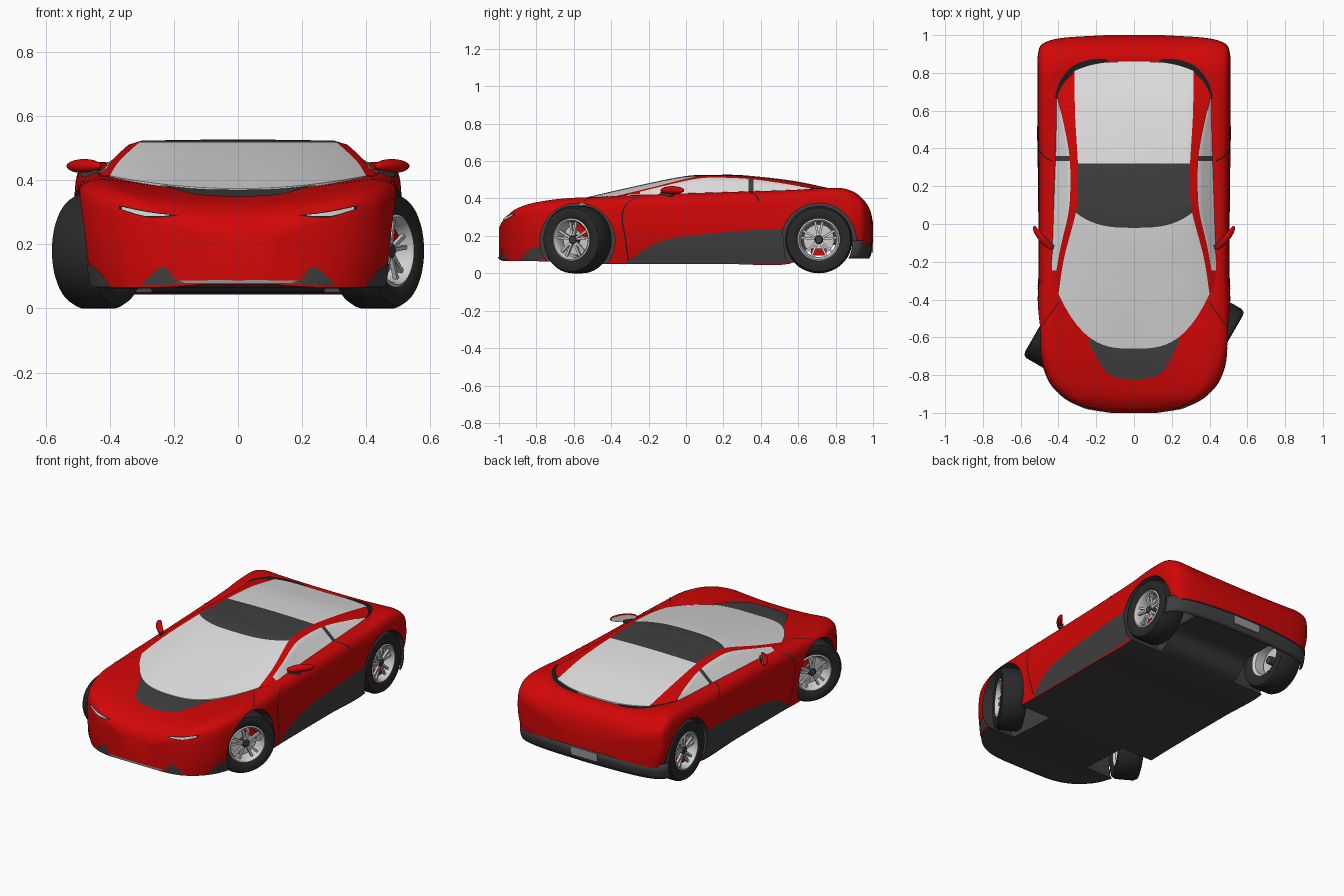
import bpy, bmesh, math
from mathutils import Vector, Matrix
from mathutils.bvhtree import BVHTree

if "Cube" in bpy.data.objects:
    bpy.data.objects.remove(bpy.data.objects["Cube"])


def material(name, r, g, b):
    m = bpy.data.materials.new(name)
    m.use_nodes = True
    m.diffuse_color = (r, g, b, 1)
    m.node_tree.nodes["Principled BSDF"].inputs["Base Color"].default_value = (r, g, b, 1)
    return m


RED = material("red paint", .64, .002, .002)
DARK = material("dark trim", .05, .05, .05)
TYRE = material("tyre rubber", .022, .022, .022)
GLASS = material("pale glass", .75, .75, .75)
METAL = material("light metal", .62, .62, .62)
GREY = material("mid grey", .3, .3, .3)
BLACK = material("seam black", .012, .012, .012)


def spline(keys, n):
    """Smooth curve through the keys, n steps for each span."""
    k = [Vector(p) for p in keys]
    k = [2 * k[0] - k[1]] + k + [2 * k[-1] - k[-2]]
    out = []
    for a, b, c, d in zip(k, k[1:], k[2:], k[3:]):
        for i in range(n):
            t = i / n
            out.append(b + (c - a) * (t / 2) + (2 * a - 5 * b + 4 * c - d) * (t * t / 2)
                       + (3 * b - a - 3 * c + d) * (t ** 3 / 2))
    return out + [k[-2]]


def finish(name, bm, mats, mirror=False, angle=35):
    bmesh.ops.recalc_face_normals(bm, faces=bm.faces[:])
    me = bpy.data.meshes.new(name)
    bm.to_mesh(me)
    bm.free()
    ob = bpy.data.objects.new(name, me)
    bpy.context.collection.objects.link(ob)
    for m in mats:
        me.materials.append(m)
    if mirror:
        ob.modifiers.new("mirror", "MIRROR").merge_threshold = .0005
        apply(ob, "mirror")
    smooth(ob, angle)
    return ob


def activate(ob):
    bpy.ops.object.select_all(action="DESELECT")
    ob.select_set(True)
    bpy.context.view_layer.objects.active = ob


def apply(ob, modifier):
    activate(ob)
    bpy.ops.object.modifier_apply(modifier=modifier)


def smooth(ob, angle=35):
    activate(ob)
    bpy.ops.object.shade_smooth_by_angle(angle=math.radians(angle))


def skin(rows, rule=lambda i, j: 0, caps=False):
    """Quad grid through rows of points; points that are None leave holes."""
    bm = bmesh.new()
    vs = [[p and bm.verts.new(p) for p in row] for row in rows]
    for i in range(len(vs) - 1):
        for j in range(len(vs[0]) - 1):
            q = (vs[i][j], vs[i + 1][j], vs[i + 1][j + 1], vs[i][j + 1])
            if all(q):
                bm.faces.new(q).material_index = rule(i, j)
    if caps:
        bm.faces.new(vs[0])
        bm.faces.new(vs[-1])
    return bm


# Body shell: y, half width, bottom, centre height, fender height
stations = [
    (-1, .12, .075, .24, .232), (-.985, .215, .068, .272, .268), (-.96, .3, .065, .297, .302),
    (-.91, .385, .065, .324, .342), (-.82, .458, .065, .345, .374), (-.66, .503, .06, .366, .398),
    (-.45, .51, .05, .375, .408), (-.2, .505, .05, .38, .42), (.2, .505, .05, .385, .432),
    (.55, .51, .05, .395, .443), (.68, .51, .14, .405, .451), (.82, .51, .15, .418, .455),
    (.9, .508, .15, .42, .432), (.955, .482, .155, .385, .385), (.985, .38, .16, .335, .33),
    (1, .15, .17, .27, .26)]


def section(s):
    y, w, b, c, f = s
    h, d = f - b, f - c
    half = [(0, c), (.25 * w, c + .08 * d), (.5 * w, c + .4 * d), (.72 * w, c + .85 * d), (.87 * w, f),
            (.975 * w, f - .09 * h), (w, b + .62 * h), (.99 * w, b + .3 * h), (.95 * w, b)]
    pts = [Vector((max(x, 0), y, z)) for x, z in spline(half, 5)]
    return pts + [Vector((0, y, b))]


rows = [section(s) for s in spline(stations, 6)]
last = len(rows[0]) - 2
body = finish("body_shell", skin(rows, lambda i, j: int(j == last), True), [RED, DARK], True)
surface = BVHTree.FromPolygons([v.co.copy() for v in body.data.vertices],
                               [p.vertices[:] for p in body.data.polygons])

# Wheel arches cut through the shell
FRONT, REAR, TRACK = -.58, .71, .435
bm = bmesh.new()
for side in (-1, 1):
    for y in (FRONT, REAR):
        m = Matrix.Translation((side * .47, y, .175)) @ Matrix.Rotation(math.pi / 2, 4, "Y")
        bmesh.ops.create_cone(bm, cap_ends=True, segments=56, radius1=.2, radius2=.2, depth=.4, matrix=m)
for f in bm.faces:
    f.material_index = 1
cutter = finish("arch_cutter", bm, [RED, DARK])
cutter.hide_render = True
cut = body.modifiers.new("arches", "BOOLEAN")
cut.object, cut.operation, cut.solver = cutter, "DIFFERENCE", "EXACT"
apply(body, "arches")
bpy.data.objects.remove(cutter)
smooth(body)

# Cabin: rails from the windscreen base over the roof to the tail
centre = [(0, -.66, .374), (0, -.35, .448), (0, -.02, .517), (0, .15, .526),
          (0, .32, .523), (0, .6, .49), (0, .86, .43)]
glass_edge = [(.4, -.37, .414), (.37, -.18, .46), (.308, .06, .518), (.297, .18, .522),
              (.297, .32, .518), (.312, .58, .489), (.315, .81, .446)]
pillar = [(.425, -.33, .416), (.39, -.13, .465), (.347, .06, .506), (.337, .2, .511),
          (.342, .36, .502), (.37, .52, .48), (.41, .69, .452)]
belt = [(.435, y, .42) for y in (-.32, -.14, .06, .2, .36, .52, .7)]
STEPS, TOP, POST = 12, 12, 4
rows = []
for c, g, p, b in zip(*(spline(r, STEPS) for r in (centre, glass_edge, pillar, belt))):
    row = []
    for k in range(TOP):
        v = k / TOP
        row.append(Vector((g.x * v, c.y + (g.y - c.y) * v ** 3, c.z + (g.z - c.z) * v * v)))
    row += [g.lerp(p, k / POST) for k in range(POST)]
    row += [p.lerp(b, k / 4) for k in range(5)]
    rows.append(row)
drop = Vector((0, 0, .03))
rows = [[p - drop for p in rows[0]]] + rows + [[p - drop for p in rows[-1]]]


def cabin_colour(i, j):
    u = (i - .5) / STEPS
    if j < TOP:
        return 2 if 2 < u < 4 else 1
    if j < TOP + POST or u < .45 or u > 5.8:
        return 0
    return 2 if abs(u - 3.9) < .07 else 1


finish("cabin", skin(rows, cabin_colour), [RED, GLASS, DARK], True)


# Thin panels laid on the shell, cast along one axis
def panel(name, mat, upper, lower, axis, lift=.004, mirror=True, across=10):
    at = {"x": lambda a, b: (2, a, b), "y": lambda a, b: (a, -2, b), "z": lambda a, b: (a, b, 2)}[axis]
    ray = {"x": Vector((-1, 0, 0)), "y": Vector((0, 1, 0)), "z": Vector((0, 0, -1))}[axis]
    grid = []
    for a, b in zip(spline(upper, 8), spline(lower, 8)):
        row = []
        for k in range(across + 1):
            hit, normal, *_ = surface.ray_cast(Vector(at(*a.lerp(b, k / across))), ray)
            if hit:
                hit = hit + normal * (-lift if normal.dot(ray) > 0 else lift)
                if abs(hit.x) < lift:
                    hit.x = 0
            row.append(hit)
        grid.append(row)
    return finish(name, skin(grid), [mat], mirror)


def line(name, path, axis, shift):
    panel(name, BLACK, path, [(a + shift[0], b + shift[1]) for a, b in path], axis, .003, True, 2)


panel("hood_panel", DARK, [(0, -.6), (.1, -.6), (.16, -.6), (.24, -.61)],
      [(0, -.825), (.1, -.81), (.16, -.77), (.24, -.625)], "z")
panel("side_sill", DARK, [(-.31, .065), (-.165, .16), (.02, .2), (.31, .228), (.515, .24)],
      [(-.31, .055), (-.165, .054), (.02, .054), (.31, .054), (.535, .054)], "x")
panel("front_corner_trim", DARK, [(-.88, .072), (-.85, .115), (-.81, .135), (-.775, .14)],
      [(-.88, .068), (-.85, .068), (-.81, .068), (-.76, .068)], "x")
panel("front_intake", DARK, [(.17, .082), (.2, .095), (.222, .125), (.25, .122), (.3, .075)],
      [(.17, .078), (.2, .076), (.222, .074), (.25, .072), (.3, .07)], "y")
panel("front_grille", GREY, [(0, .088), (.1, .088), (.19, .087)], [(0, .079), (.1, .079), (.19, .079)], "y")
panel("headlight_surround", BLACK, [(.19, .289), (.28, .302), (.37, .321)],
      [(.19, .287), (.28, .283), (.37, .309)], "y", .003)
panel("headlight", METAL, [(.215, .289), (.29, .3), (.36, .316)],
      [(.215, .287), (.29, .288), (.36, .308)], "y", .005)
panel("tail_vent", BLACK, [(.14, .872), (.22, .872), (.32, .838), (.39, .76), (.42, .67)],
      [(.14, .855), (.22, .835), (.3, .81), (.37, .75), (.41, .67)], "z")
line("door_seam", [(-.31, .06), (-.33, .2), (-.345, .31), (-.31, .38), (-.25, .405)], "x", (.007, 0))
line("shoulder_seam", [(.435, .33), (.47, .35), (.5, .385)], "z", (0, .008))
line("hood_seam", [(.4, -.42), (.45, -.49), (.49, -.55)], "z", (0, .007))

# Rear bumper and number plate blank
tail = spline([(0, .994), (.25, .986), (.4, .968), (.478, .935), (.502, .89)], 6)
levels = [(.175, 0), (.13, .002), (.1, .01), (.08, .02)]
outer = [[Vector((x, y - inset, z)) for z, inset in levels] for x, y in tail]
bumper = finish("rear_bumper", skin(outer), [DARK], True)
wall = bumper.modifiers.new("wall", "SOLIDIFY")
wall.thickness, wall.offset = .01, 0
apply(bumper, "wall")


def box(bm, size, matrix):
    m = matrix @ Matrix.Diagonal((*size, 1))
    return bmesh.ops.create_cube(bm, size=1, matrix=m)


bm = bmesh.new()
box(bm, (.18, .006, .05), Matrix.Translation((0, .996, .135)))
finish("rear_plate", bm, [GREY])

# Door mirrors: flat-backed pods on short stalks
bm = bmesh.new()
bmesh.ops.create_uvsphere(bm, u_segments=28, v_segments=16, radius=1)
for v in bm.verts:
    v.co.y = min(v.co.y, .3)
for f in bm.faces:
    f.material_index = int(f.calc_center_median().y > .299)
pod = Matrix.Translation((.48, -.073, .444)) @ Matrix.Rotation(math.radians(50), 4, "Z")
bm.transform(pod @ Matrix.Diagonal((.08, .026, .022, 1)))
finish("door_mirror", bm, [RED, GLASS], True)
bm = bmesh.new()
box(bm, (.075, .026, .024), Matrix.Translation((.455, -.1, .422)) @ Matrix.Rotation(.8, 4, "Z"))
finish("mirror_stalk", bm, [DARK], True)


# Wheels: parts turned about the x axis, outer face toward +x
def lathe(profile, closed=False):
    ring = profile + profile[:1] if closed else profile
    turns = [2 * math.pi * i / 48 for i in range(49)]
    bm = skin([[Vector((x, r * math.cos(t), r * math.sin(t))) for r, x in ring] for t in turns])
    bmesh.ops.remove_doubles(bm, verts=bm.verts[:], dist=.0001)
    return bm


def wheel(name, side, y, steer, caliper_turn):
    place = (Matrix.Translation((side * TRACK, y, .18))
             @ Matrix.Rotation(math.radians(steer) + (math.pi if side < 0 else 0), 4, "Z"))
    half = [(.105, .06), (.118, .07), (.15, .075), (.17, .07), (.18, .052)]
    parts = {"tyre": (lathe(half + [(r, -x) for r, x in reversed(half)], True), TYRE),
             "rim": (lathe([(.115, .066), (.106, .071), (.098, .06), (.093, .03), (.093, -.05), (.107, -.062)]),
                     METAL),
             "brake_disc": (lathe([(0, .012), (.082, .012), (.082, 0), (0, 0)]), METAL),
             "hub": (lathe([(0, .056), (.018, .056), (.024, .05), (.024, -.03), (0, -.03)]), DARK)}
    bm = bmesh.new()
    for k in range(5):
        for fork in (-.2, .2):
            turn = Matrix.Rotation(2 * math.pi * k / 5 + fork, 4, "X")
            box(bm, (.014, .012, .084), turn @ Matrix.Translation((.044, 0, .057)))
    parts["spokes"] = (bm, METAL)
    bm = bmesh.new()
    turn = Matrix.Rotation(side * math.radians(caliper_turn), 4, "X")
    box(bm, (.04, .085, .036), turn @ Matrix.Translation((.014, 0, .066)))
    parts["caliper"] = (bm, RED)
    for part, (bm, mat) in parts.items():
        bm.transform(place)
        finish(name + "_" + part, bm, [mat])


for label, side in (("left", 1), ("right", -1)):
    wheel("front_" + label, side, FRONT, -30, -40)
    wheel("rear_" + label, side, REAR, 0, 180)
